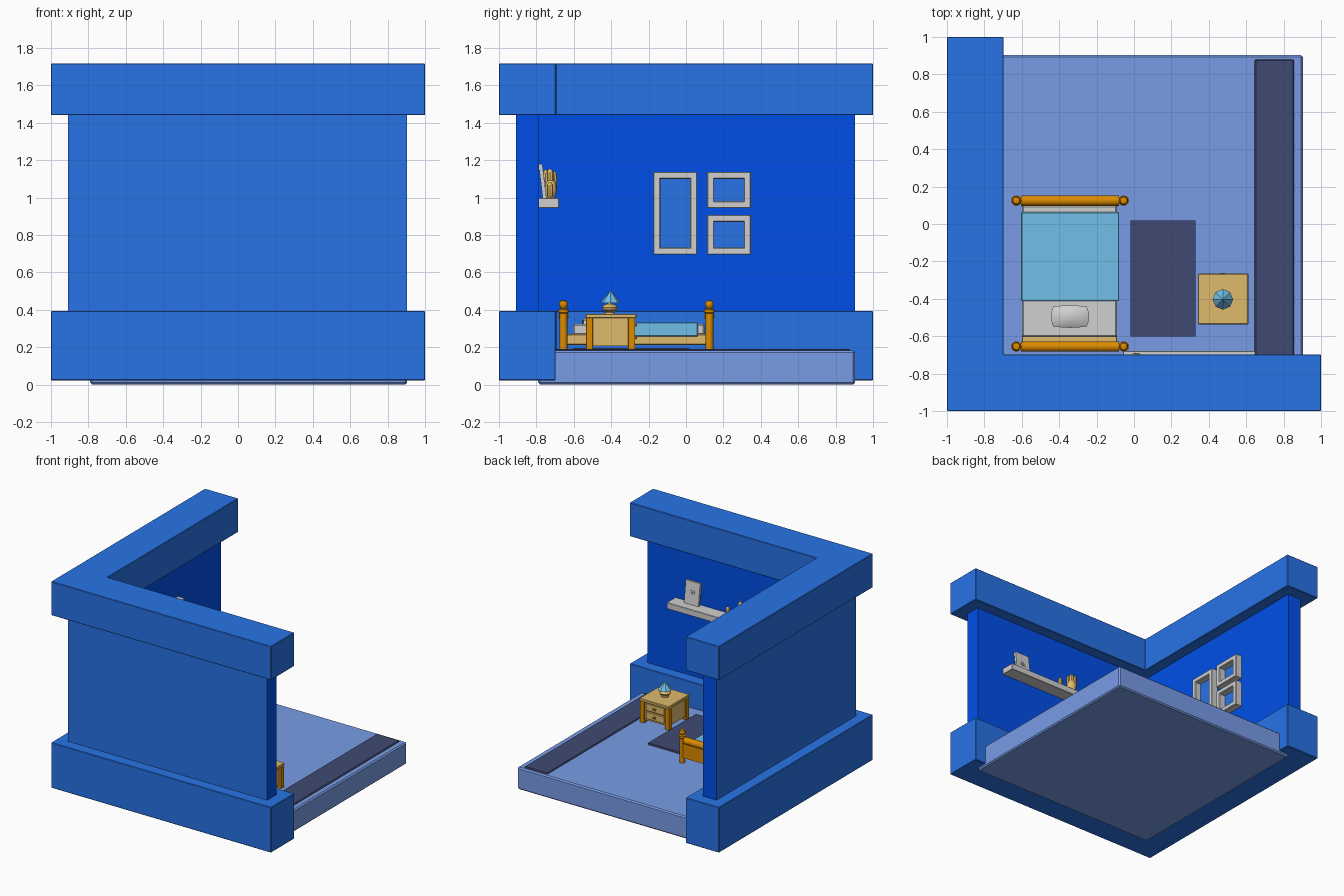
import bpy, bmesh, math

if "Cube" in bpy.data.objects:
    bpy.data.objects.remove(bpy.data.objects["Cube"])

def mat(name, r, g, b):
    m = bpy.data.materials.new(name)
    m.diffuse_color = (r, g, b, 1)
    m.use_nodes = True
    m.node_tree.nodes["Principled BSDF"].inputs["Base Color"].default_value = m.diffuse_color
    return m

BLUE = mat("medium blue", .021, .172, .80)
ROYAL = mat("royal blue", 0, .078, .80)
FLOOR = mat("periwinkle", .19, .335, .80)
DARK = mat("dark slate", .051, .068, .168)
WOOD = mat("orange wood", .72, .26, 0)
TAN = mat("tan wood", .74, .49, .15)
CLOTH = mat("light blue cloth", .18, .56, .86)
GREY = mat("light grey", .63, .63, .63)

def finish(name, bm, mats, bevel=0, smooth=False):
    bmesh.ops.recalc_face_normals(bm, faces=bm.faces)
    me = bpy.data.meshes.new(name)
    bm.to_mesh(me)
    bm.free()
    for m in mats:
        me.materials.append(m)
    ob = bpy.data.objects.new(name, me)
    bpy.context.collection.objects.link(ob)
    if bevel:
        b = ob.modifiers.new("bevel", "BEVEL")
        b.width, b.segments = bevel, 1
    if smooth:
        bpy.context.view_layer.objects.active = ob
        bpy.ops.object.select_all(action='DESELECT')
        ob.select_set(True)
        bpy.ops.object.shade_smooth_by_angle(angle=math.radians(40))
    return ob

def box(name, m, x0, x1, y0, y1, z0, z1, bevel=0):
    bm = bmesh.new()
    bmesh.ops.create_cube(bm, size=1)
    for v in bm.verts:
        v.co = ((x0 + x1) / 2 + v.co.x * (x1 - x0),
                (y0 + y1) / 2 + v.co.y * (y1 - y0),
                (z0 + z1) / 2 + v.co.z * (z1 - z0))
    return finish(name, bm, [m], bevel)

def prism(name, mats, pts, z0, z1, bevel=0, rule=None):
    bm = bmesh.new()
    face = bm.faces.new([bm.verts.new((x, y, z0)) for x, y in pts])
    res = bmesh.ops.extrude_face_region(bm, geom=[face])
    for v in res["geom"]:
        if isinstance(v, bmesh.types.BMVert):
            v.co.z = z1
    bmesh.ops.recalc_face_normals(bm, faces=bm.faces)
    if rule:
        for f in bm.faces:
            f.material_index = rule(f)
    return finish(name, bm, mats, bevel)

def lathe(name, m, x, y, prof, n=12, smooth=True):
    """Turn a profile of (radius, z) pairs around a vertical axis."""
    bm = bmesh.new()
    rings = []
    for r, z in prof:
        rings.append([bm.verts.new((x + r * math.cos(2 * math.pi * i / n),
                                    y + r * math.sin(2 * math.pi * i / n), z)) for i in range(n)])
    for a, b in zip(rings, rings[1:]):
        for i in range(n):
            j = (i + 1) % n
            bm.faces.new((a[i], a[j], b[j], b[i]))
    bm.faces.new(rings[0])
    bm.faces.new(rings[-1])
    bmesh.ops.remove_doubles(bm, verts=bm.verts, dist=1e-5)
    return finish(name, bm, [m], 0, smooth)

def ell(lo, hi, inner):
    return [(lo, lo), (hi, lo), (hi, inner), (inner, inner), (inner, hi), (lo, hi)]

# Room shell: thick bands above and below thinner two-tone walls
prism("lower_band", [BLUE], ell(-1, 1, -.697), .022, .394, .004)
prism("upper_band", [BLUE], ell(-1, 1, -.697), 1.44, 1.717, .004)
prism("walls", [BLUE, ROYAL], ell(-.91, .903, -.787), .38, 1.46,
      rule=lambda f: 0 if min(f.normal.x, f.normal.y) < -.5 else 1)

# Floor slab, runner and rug
box("floor", FLOOR, -.79, .903, -.79, .903, 0, .181, .01)
box("floor_runner", DARK, .645, .855, -.78, .88, .17, .19, .006)
box("bedside_rug", DARK, -.018, .33, -.602, .02, .175, .196)

# Window: three framed panes on the left wall
def window_frame(i, y0, y1, z0, z1):
    x0, x1, w = -.80, -.728, .038
    bm = bmesh.new()
    def ring(x, d):
        return [bm.verts.new((x, y, z)) for y, z in
                ((y0 + d, z0 + d), (y1 - d, z0 + d), (y1 - d, z1 - d), (y0 + d, z1 - d))]
    loops = [ring(x0, 0), ring(x1 - .004, 0), ring(x1, .004), ring(x1, w - .005),
             ring(x1 - .006, w), ring(x0, w)]
    for a, b in zip(loops, loops[1:] + loops[:1]):
        for k in range(4):
            j = (k + 1) % 4
            bm.faces.new((a[k], a[j], b[j], b[k]))
    finish(f"window_frame_{i}", bm, [GREY])
    box(f"window_pane_{i}", BLUE, -.792, -.782, y0 + w - .002, y1 - w + .002, z0 + w - .002, z1 - w + .002)

for i, w in enumerate([(-.175, .06, .695, 1.137), (.113, .347, .943, 1.137), (.113, .347, .695, .907)]):
    window_frame(i, *w)

# Bed
BX = -.342
box("bed_frame", TAN, -.6, -.09, -.65, .12, .212, .27, .004)
box("mattress", GREY, -.6, -.09, -.605, .1, .266, .325, .008)
box("blanket", CLOTH, -.604, -.08, -.412, .064, .258, .333, .004)
for end, y in (("head", -.655), ("foot", .125)):
    box(end + "board_panel", WOOD, -.62, -.07, y - .015, y + .015, .225, .365)
    # Rounded top rail
    bm = bmesh.new()
    bmesh.ops.create_cone(bm, cap_ends=True, segments=12, radius1=.028, radius2=.028, depth=.525)
    for v in bm.verts:
        v.co = (BX + v.co.z, y + v.co.x, .365 + v.co.y)
    finish(end + "board_rail", bm, [WOOD], 0, True)
    for side in (-1, 1):
        lathe(f"{end}_post_{side}", WOOD, BX + side * .287, y,
              [(.021, .18), (.021, .38), (.028, .386), (.028, .402), (.013, .407),
               (.022, .419), (.024, .432), (.018, .446), (0, .453)])

# Pillow: a pinched, rounded cushion
bm = bmesh.new()
bmesh.ops.create_cube(bm, size=1)
bmesh.ops.subdivide_edges(bm, edges=bm.edges, cuts=3, use_grid_fill=True)
for v in bm.verts:
    x, y, z = v.co * 2
    puff = .35 + .65 * (1 - x ** 4) * (1 - y ** 4)
    v.co = (BX + .102 * x * (1 - .12 * y * y), -.495 + .06 * y * (1 - .12 * x * x), .334 + .034 * z * puff)
finish("pillow", bm, [GREY], 0, True)

# Nightstand with drawers
box("nightstand_body", TAN, .358, .592, -.52, -.285, .205, .36)
box("nightstand_top", TAN, .342, .612, -.537, -.265, .355, .378, .004)
for x in (.345, .572):
    for y in (-.535, -.31):
        box("nightstand_leg", WOOD, x, x + .038, y, y + .038, .18, .358, .002)
for z in (.22, .288):
    box("drawer_front", TAN, .39, .56, -.29, -.275, z, z + .06, .003)
    box("drawer_knob", WOOD, .462, .488, -.276, -.262, z + .023, z + .037, .003)

# Lamp
lathe("lamp_base", TAN, .475, -.407,
      [(.03, .376), (.03, .384), (.02, .388), (.04, .398), (.045, .411), (.032, .426), (.012, .432), (.012, .447)], 10)
lathe("lamp_shade", CLOTH, .475, -.403, [(.055, .436), (0, .505)], 8, False)

# Shelf with a leaning picture and a plump figurine
box("shelf", GREY, -.06, .65, -.795, -.678, .945, .997, .003)
for name, x0, x1, z0, z1, front in (("picture_frame", .41, .54, .0, .183, .014),
                                    ("picture_panel", .455, .495, .073, .113, .018),
                                    ("picture_centre", .468, .482, .086, .1, .023)):
    ob = box(name, GREY, x0, x1, -.006, front, z0, z1)
    ob.location = (0, -.76, .997)
    ob.rotation_euler.x = math.radians(7)

# Ribbed pot with upright stems, and one small separate stem
PX, PY = .015, -.727
lathe("plant_pot", TAN, PX, PY, [(.024, .995), (.034, 1.02), (.038, 1.045), (.034, 1.075), (.024, 1.09)], 10)
for dx, dy, r, z0, z1 in ((0, 0, .02, 1.04, 1.155), (-.014, .024, .014, 1.03, 1.14),
                          (.014, -.024, .014, 1.03, 1.15), (.115, 0, .017, .995, 1.085)):
    lathe("plant_stem", TAN, PX + dx, PY + dy,
          [(r * .6, z0), (r, z0 + .02), (r, z1 - .025), (r * .6, z1 - .007), (0, z1)], 8)
